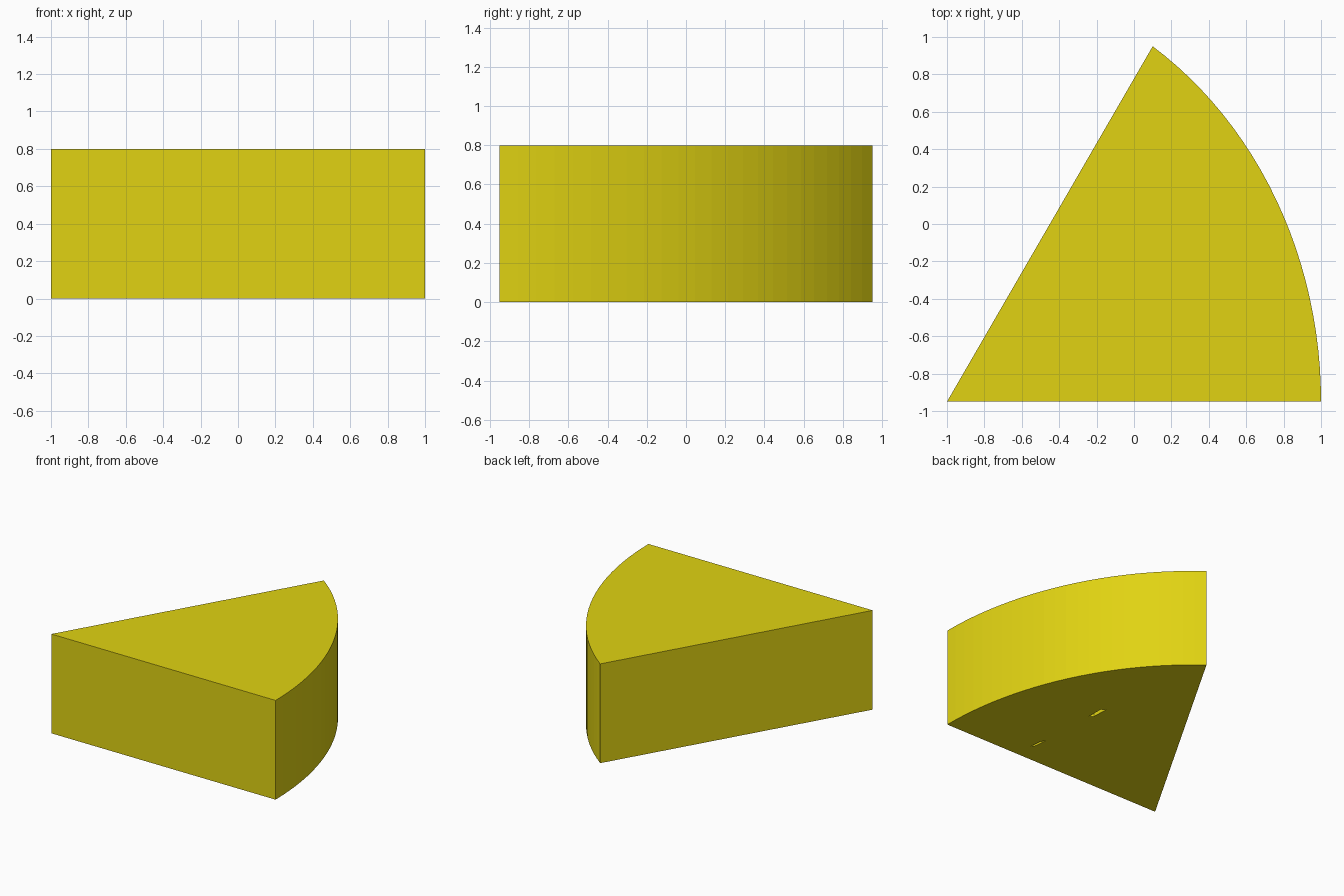
import bpy, bmesh, math

if "Cube" in bpy.data.objects:
    bpy.data.objects.remove(bpy.data.objects["Cube"])

HEIGHT = 0.8
APEX = (-1.0, -0.95)
RX, RY = 2.0, 2.275          # slightly stretched rind arc
END = math.acos(0.55)
SEGMENTS = 24


def prism(name, outline, z0, z1):
    """Extrude a flat outline from z0 up to z1."""
    bm = bmesh.new()
    base = bm.faces.new([bm.verts.new((x, y, z0)) for x, y in outline])
    top = bmesh.ops.extrude_face_region(bm, geom=[base])["geom"]
    bmesh.ops.translate(bm, vec=(0, 0, z1 - z0),
                        verts=[v for v in top if isinstance(v, bmesh.types.BMVert)])
    bmesh.ops.recalc_face_normals(bm, faces=bm.faces)
    mesh = bpy.data.meshes.new(name)
    bm.to_mesh(mesh)
    bm.free()
    obj = bpy.data.objects.new(name, mesh)
    bpy.context.collection.objects.link(obj)
    return obj


# Wedge body: apex plus curved outer edge
outline = [APEX]
for i in range(SEGMENTS + 1):
    t = END * i / SEGMENTS
    outline.append((APEX[0] + RX * math.cos(t), APEX[1] + RY * math.sin(t)))
wedge = prism("cheese_wedge", outline, 0.0, HEIGHT)

yellow = bpy.data.materials.new("yellow")
yellow.diffuse_color = (0.75, 0.65, 0.006, 1)
yellow.use_nodes = True
yellow.node_tree.nodes["Principled BSDF"].inputs["Base Color"].default_value = yellow.diffuse_color
wedge.data.materials.append(yellow)

# Two small slit-like pockets in the underside
slits = [
    [(0.277, -0.187), (0.276, -0.05), (0.243, -0.023), (0.249, -0.164)],
    [(0.323, -0.806), (0.312, -0.70), (0.290, -0.662), (0.302, -0.77)],
]
for i, points in enumerate(slits):
    cutter = prism(f"pocket_cutter_{i + 1}", points, -0.1, 0.08)
    cutter.data.materials.append(yellow)
    cutter.hide_render = True
    cutter.hide_viewport = True
    cut = wedge.modifiers.new(f"pocket_{i + 1}", 'BOOLEAN')
    cut.operation = 'DIFFERENCE'
    cut.solver = 'EXACT'
    cut.object = cutter
